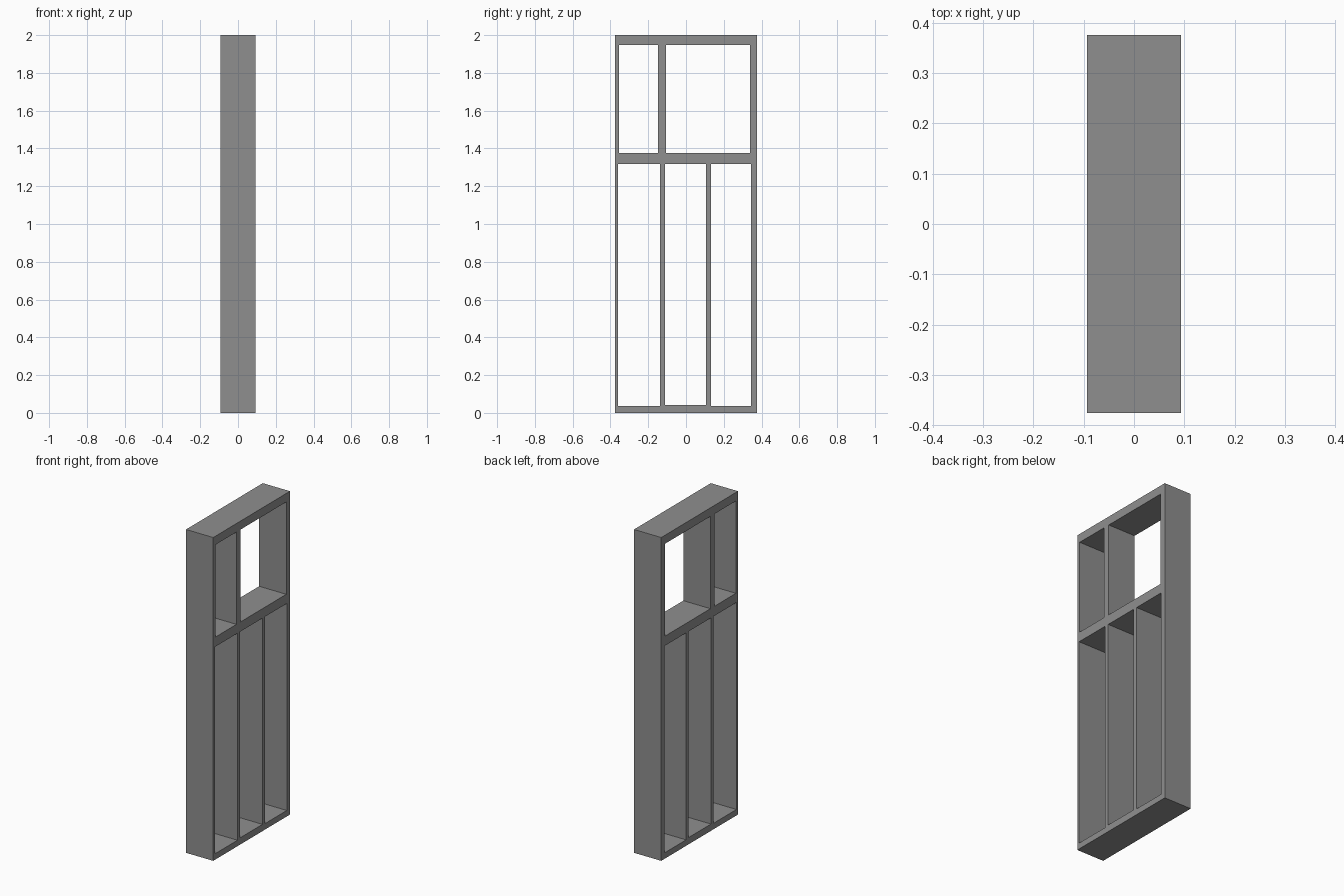
import bpy
import bmesh
from mathutils import Matrix, Vector

cube = bpy.data.objects.get("Cube")
if cube:
    bpy.data.objects.remove(cube, do_unlink=True)

DEPTH, WIDTH, HEIGHT = 0.186, 0.75, 2.0

grey = bpy.data.materials.new("frame grey")
grey.use_nodes = True
colour = (0.275, 0.275, 0.275, 1)
grey.diffuse_color = colour
grey.node_tree.nodes["Principled BSDF"].inputs["Base Color"].default_value = colour


def box_object(name, boxes):
    """One mesh object made of boxes given as (y0, y1, z0, z1, depth)."""
    bm = bmesh.new()
    for y0, y1, z0, z1, depth in boxes:
        centre = Vector((0, (y0 + y1) / 2, (z0 + z1) / 2))
        size = Matrix.Diagonal((depth, y1 - y0, z1 - z0, 1))
        bmesh.ops.create_cube(bm, size=1, matrix=Matrix.Translation(centre) @ size)
    mesh = bpy.data.meshes.new(name)
    bm.to_mesh(mesh)
    bm.free()
    mesh.materials.append(grey)
    obj = bpy.data.objects.new(name, mesh)
    bpy.context.collection.objects.link(obj)
    return obj


# Solid slab that becomes the frame
frame = box_object("window_frame", [(-WIDTH / 2, WIDTH / 2, 0, HEIGHT, DEPTH)])

# Two upper openings, then three tall lower ones
upper = [(-0.355, -0.148), (-0.106, 0.339)]
lower = [(-0.36, -0.138, 0.037), (-0.111, 0.106, 0.042), (0.132, 0.344, 0.037)]
openings = [(y0, y1, 1.376, 1.947, DEPTH * 2) for y0, y1 in upper]
openings += [(y0, y1, sill, 1.317, DEPTH * 2) for y0, y1, sill in lower]
cutter = box_object("opening_cutter", openings)
cutter.hide_render = True
cutter.display_type = 'WIRE'

# Cut the openings through the slab
cut = frame.modifiers.new("openings", 'BOOLEAN')
cut.operation = 'DIFFERENCE'
cut.solver = 'EXACT'
cut.object = cutter

# Bake the cut, then drop the cutter
bpy.context.view_layer.update()
evaluated = frame.evaluated_get(bpy.context.evaluated_depsgraph_get())
cut_mesh = bpy.data.meshes.new_from_object(evaluated)
frame.modifiers.clear()
frame.data = cut_mesh
bpy.data.objects.remove(cutter, do_unlink=True)
